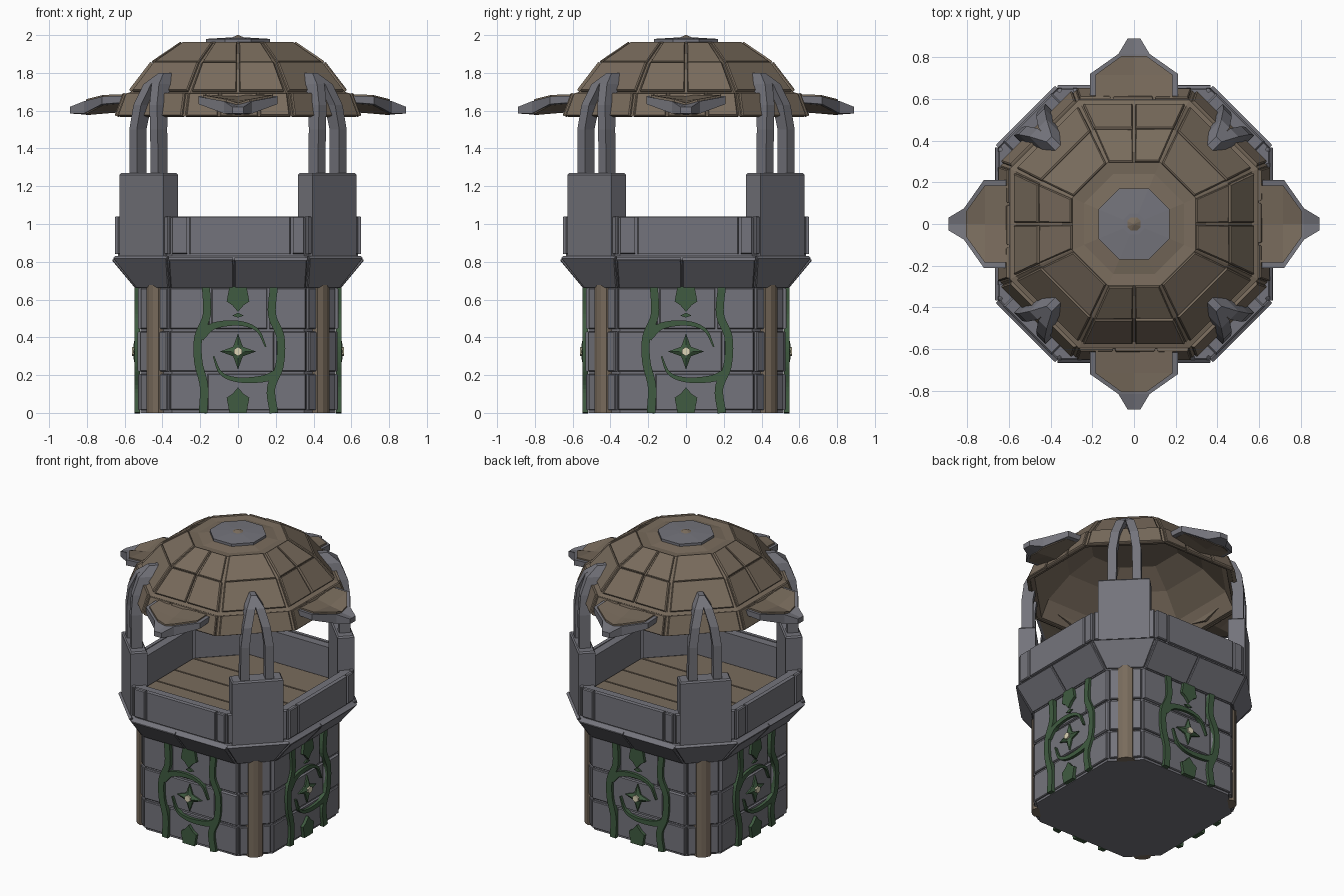
import bpy, bmesh, math, random
from mathutils import Vector, Matrix

if "Cube" in bpy.data.objects:
    bpy.data.objects.remove(bpy.data.objects["Cube"])

random.seed(4)


def material(name, rgb):
    m = bpy.data.materials.new(name)
    m.diffuse_color = (*rgb, 1)
    m.use_nodes = True
    m.node_tree.nodes["Principled BSDF"].inputs["Base Color"].default_value = m.diffuse_color
    return m


STONE = material("grey stone", (0.175, 0.175, 0.2))
WOOD = material("brown wood", (0.19, 0.148, 0.108))
GREEN = material("leaf green", (0.05, 0.105, 0.052))
CREAM = material("flower cream", (0.72, 0.66, 0.47))


def finish(bm, name, mat, spin=False, turn=0):
    """Turn about z, repeat on four sides if asked, and make the object."""
    bm.transform(Matrix.Rotation(math.radians(turn), 4, 'Z'))
    if spin:
        base = bm.faces[:] + bm.edges[:] + bm.verts[:]
        for q in (1, 2, 3):
            new = bmesh.ops.duplicate(bm, geom=base)["geom"]
            bmesh.ops.rotate(bm, verts=[v for v in new if isinstance(v, bmesh.types.BMVert)],
                             cent=(0, 0, 0), matrix=Matrix.Rotation(q * math.pi / 2, 3, 'Z'))
    bmesh.ops.recalc_face_normals(bm, faces=bm.faces[:])
    me = bpy.data.meshes.new(name)
    bm.to_mesh(me)
    bm.free()
    me.materials.append(mat)
    ob = bpy.data.objects.new(name, me)
    bpy.context.collection.objects.link(ob)
    return ob


def loft(bm, rings):
    """Skin equal-length rings of points and cap both ends."""
    vs = [[bm.verts.new(p) for p in r] for r in rings]
    n = len(rings[0])
    for a, b in zip(vs, vs[1:]):
        for i in range(n):
            bm.faces.new((a[i], a[(i + 1) % n], b[(i + 1) % n], b[i]))
    bm.faces.new(vs[0][::-1])
    bm.faces.new(vs[-1])


def octagon(a, b, z):
    """Chamfered square: half width a, half straight side b; starts at front left."""
    pts = []
    for q in range(4):
        m = Matrix.Rotation(q * math.pi / 2, 3, 'Z')
        pts += [m @ Vector((-b, -a, z)), m @ Vector((b, -a, z))]
    return pts


def slab(bm, quad, t, inset=0.006):
    """Raised block on a quad, with slightly narrowed face."""
    p = [Vector(c) for c in quad]
    n = (p[1] - p[0]).cross(p[3] - p[0]).normalized()
    c = sum(p, Vector()) / 4
    shrink = lambda v, d: v + (c - v).normalized() * d
    loft(bm, [[v - n * 0.01 for v in p], [v + n * t * 0.6 for v in p],
              [shrink(v, inset) + n * t for v in p]])


def side_slabs(bm, k, low, high, cuts, t, gap=0.006, v0=0.0, v1=1.0):
    """Slabs along side k between two octagons, split at fractions in cuts."""
    L, H = octagon(*low), octagon(*high)
    a, b, d, e = L[k], L[k + 1], H[k], H[k + 1]

    def at(u, v):
        return a.lerp(b, u).lerp(d.lerp(e, u), v)
    gu = gap / (b - a).length
    for u0, u1 in zip(cuts, cuts[1:]):
        u0, u1 = u0 + gu, u1 - gu
        slab(bm, [at(u0, v0), at(u1, v0), at(u1, v1), at(u0, v1)], t * random.uniform(0.8, 1.2))


def ribbon(bm, pts, widths, y0, y1, steps=5):
    """Flat stem in the front plane following a smooth path through (x, z)."""
    P = [Vector(p) for p in pts]
    ext = [2 * P[0] - P[1]] + P + [2 * P[-1] - P[-2]]
    path = []
    for i in range(len(P) - 1):
        a, b, c, d = ext[i:i + 4]
        for s in range(steps + (i == len(P) - 2)):
            t = s / steps
            path.append(0.5 * (2 * b + (c - a) * t + (2 * a - 5 * b + 4 * c - d) * t * t
                               + (3 * b - a - 3 * c + d) * t ** 3))
    rings = []
    for i, p in enumerate(path):
        d = (path[min(i + 1, len(path) - 1)] - path[max(i - 1, 0)]).normalized()
        f = i / (len(path) - 1)
        n = Vector((-d.y, d.x)) * (widths[0] * (1 - f) + widths[1] * f) / 2
        l, r = p + n, p - n
        rings.append([(l.x, y0, l.y), (r.x, y0, r.y), (r.x, y1, r.y), (l.x, y1, l.y)])
    loft(bm, rings)


def plate(bm, outline, y0, y1):
    loft(bm, [[(x, y0, z) for x, z in outline], [(x, y1, z) for x, z in outline]])


# Well body with raised bricks
bm = bmesh.new()
loft(bm, [octagon(0.515, 0.35, 0), octagon(0.515, 0.35, 0.67)])
finish(bm, "well_body", STONE)
bm = bmesh.new()
for z0, z1, cuts in ((0.015, 0.205, (0, 0.27, 0.74, 1)), (0.22, 0.43, (0, 0.22, 0.77, 1)),
                     (0.445, 0.66, (0, 0.3, 0.72, 1))):
    side_slabs(bm, 0, (0.515, 0.365, z0), (0.515, 0.365, z1), cuts, 0.015)
    side_slabs(bm, 1, (0.515, 0.365, z0), (0.515, 0.365, z1), (0, 1), 0.01)
finish(bm, "wall_bricks", STONE, spin=True)

# Timber corner posts
bm = bmesh.new()
loft(bm, [[(-0.06, -0.6, z), (-0.045, -0.64, z), (-0.015, -0.652, z), (0.015, -0.652, z),
           (0.045, -0.64, z), (0.06, -0.6, z)] for z in (0, 0.68)])
finish(bm, "corner_posts", WOOD, spin=True, turn=45)

# Vines, leaves and flowers on every wall
bm = bmesh.new()
Y0, Y1 = -0.52, -0.548
ribbon(bm, [(-0.17, 0.67), (-0.165, 0.52), (-0.21, 0.4), (-0.21, 0.27), (-0.18, 0.14), (-0.185, 0)],
       (0.042, 0.045), Y0, Y1)
ribbon(bm, [(0.19, 0.67), (0.18, 0.52), (0.225, 0.4), (0.22, 0.25), (0.175, 0.13), (0.19, 0)],
       (0.042, 0.045), Y0, Y1)
ribbon(bm, [(-0.2, 0.4), (-0.13, 0.46), (0, 0.475), (0.1, 0.44), (0.147, 0.35)], (0.045, 0.008), Y0, Y1)
ribbon(bm, [(0.21, 0.21), (0.13, 0.18), (0, 0.175), (-0.09, 0.21), (-0.13, 0.3)], (0.045, 0.008), Y0, Y1)
for top, s in ((0.67, -1), (0, 1)):
    plate(bm, [(x, top + s * h) for x, h in ((-0.045, 0), (0.045, 0), (0.06, 0.08), (0.03, 0.1),
                                             (0, 0.135), (-0.03, 0.1), (-0.06, 0.08))], Y0, Y1)
plate(bm, [(-0.03, 0.515), (0, 0.53), (0.03, 0.515), (0, 0.505)], Y0, Y1 + 0.01)
star = [(r * math.sin(i * math.pi / 4), 0.325 + r * math.cos(i * math.pi / 4))
        for i, r in enumerate((0.095, 0.036) * 4)]
loft(bm, [[(x, -0.52, z) for x, z in star], [(x, -0.54, z) for x, z in star],
          [(x * 0.4, -0.553, 0.325 + (z - 0.325) * 0.4) for x, z in star]])
finish(bm, "vines_and_leaves", GREEN, spin=True)
bm = bmesh.new()
plate(bm, [(0.024 * math.sin(i * math.pi / 3), 0.325 + 0.024 * math.cos(i * math.pi / 3))
           for i in range(6)], -0.54, -0.562)
finish(bm, "flower_centres", CREAM, spin=True)

# Flared stone rim with block facing
bm = bmesh.new()
loft(bm, [octagon(0.53, 0.35, 0.66), octagon(0.655, 0.365, 0.81), octagon(0.635, 0.35, 0.83),
          octagon(0.635, 0.35, 1.035), octagon(0.57, 0.31, 1.035), octagon(0.57, 0.31, 0.81)])
finish(bm, "rim", STONE)
bm = bmesh.new()
side_slabs(bm, 0, (0.535, 0.36, 0.665), (0.66, 0.37, 0.815), (0, 0.47, 1), 0.012, 0.003)
side_slabs(bm, 1, (0.535, 0.36, 0.665), (0.66, 0.37, 0.825), (0, 1), 0.012, 0.003)
side_slabs(bm, 0, (0.635, 0.355, 0.84), (0.635, 0.355, 1.04), (0, 0.13, 0.9, 1), 0.014)
side_slabs(bm, 1, (0.635, 0.355, 0.84), (0.635, 0.355, 1.04), (0, 1), 0.012)
finish(bm, "rim_stones", STONE, spin=True)

# Plank lid inside the rim
bm = bmesh.new()
ys = (-0.568, -0.31, -0.1, 0.1, 0.31, 0.568)
half = lambda y: 0.568 - max(0, abs(y) - 0.31)
for a, b in zip(ys, ys[1:]):
    a, b = a + 0.004, b - 0.004
    slab(bm, [(-half(a), a, 0.812), (half(a), a, 0.812), (half(b), b, 0.812), (-half(b), b, 0.812)], 0.015)
finish(bm, "lid_planks", WOOD)

# Corner blocks and the twin-legged roof supports
bm = bmesh.new()
rect = lambda x, y, w, d, z: [(x - w, y - d, z), (x + w, y - d, z), (x + w, y + d, z), (x - w, y + d, z)]
loft(bm, [rect(0, -0.668, 0.165, 0.055, 0.83), rect(0, -0.668, 0.165, 0.055, 1.26),
          rect(0, -0.668, 0.157, 0.047, 1.27)])
finish(bm, "corner_blocks", STONE, spin=True, turn=45)
bm = bmesh.new()
for s in (-1, 1):
    loft(bm, [rect(s * x, -r, w, d, z) for x, r, w, d, z in (
        (0.08, 0.67, 0.028, 0.036, 1.25), (0.078, 0.672, 0.028, 0.036, 1.5),
        (0.06, 0.655, 0.028, 0.04, 1.63), (0.03, 0.605, 0.028, 0.045, 1.74),
        (0.006, 0.545, 0.012, 0.03, 1.8))])
finish(bm, "roof_supports", STONE, spin=True, turn=45)

# Hollow dome roof with overlapping planks
A, B, C, D = (0.64, 0.28, 1.57), (0.595, 0.265, 1.69), (0.45, 0.195, 1.85), (0.295, 0.125, 1.955)
bm = bmesh.new()
loft(bm, [octagon(0.27, 0.11, 1.925), octagon(0.42, 0.18, 1.83), octagon(0.56, 0.24, 1.69),
          octagon(0.61, 0.255, 1.575), octagon(*A), octagon(*B), octagon(0.565, 0.25, 1.70),
          octagon(*C), octagon(*D), octagon(0.24, 0.1, 1.95), octagon(0.16, 0.066, 1.965)])
finish(bm, "roof_dome", WOOD)
bm = bmesh.new()
for k, cuts in ((0, (0, 0.5, 1)), (1, (0.02, 0.98))):
    side_slabs(bm, k, A, B, cuts if k else (0, 0.32, 0.7, 1), 0.014)
    side_slabs(bm, k, (0.565, 0.25, 1.70), C, cuts, 0.014, 0.008)
    side_slabs(bm, k, C, D, cuts, 0.012, 0.008, 0.0, 1.0)
finish(bm, "roof_planks", WOOD, spin=True)

# Stone cap with a small wooden tip
bm = bmesh.new()
loft(bm, [octagon(0.17, 0.07, 1.955), octagon(0.17, 0.07, 1.98), octagon(0.05, 0.02, 1.987)])
finish(bm, "roof_cap", STONE)
bm = bmesh.new()
loft(bm, [octagon(0.048, 0.02, 1.98), octagon(0.003, 0.001, 2.0)])
finish(bm, "roof_tip", WOOD)


# Pointed eaves: sagging stone trough lined with wood
def trough(name, mat, stations):
    bm = bmesh.new()
    loft(bm, [[(-w, -r, te), (0, -r, tm), (w, -r, te), (w, -r, be), (0, -r, bm_), (-w, -r, be)]
              for r, w, te, tm, be, bm_ in stations])
    finish(bm, name, mat, spin=True)


trough("eave_frames", STONE, ((0.59, 0.21, 1.68, 1.67, 1.645, 1.6), (0.72, 0.21, 1.675, 1.645, 1.635, 1.59),
                              (0.815, 0.075, 1.65, 1.63, 1.585, 1.58), (0.89, 0.03, 1.62, 1.62, 1.585, 1.585)))
trough("eave_boards", WOOD, ((0.585, 0.185, 1.688, 1.682, 1.64, 1.594), (0.715, 0.185, 1.683, 1.655, 1.629, 1.584),
                             (0.805, 0.06, 1.66, 1.64, 1.581, 1.576)))
